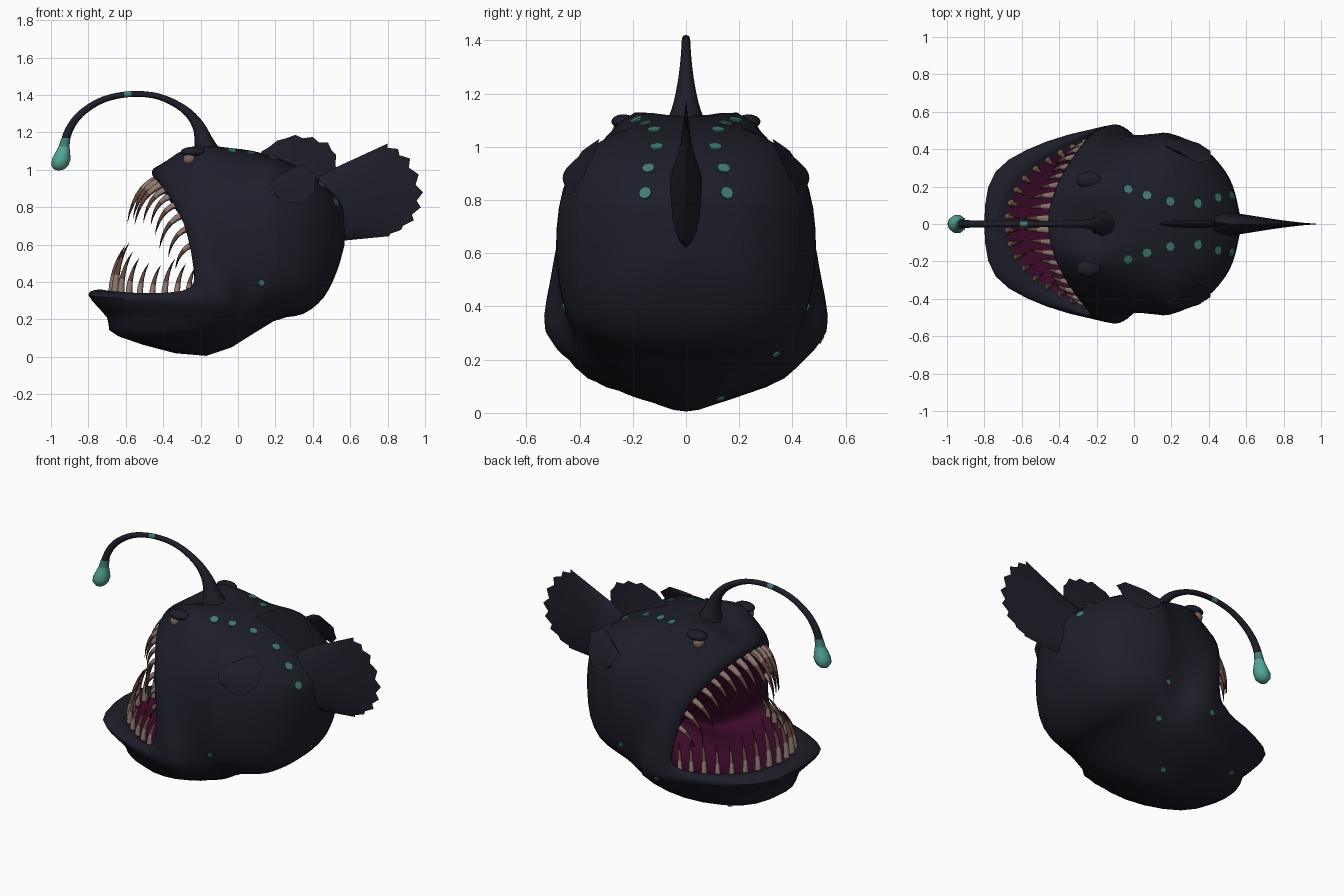
import bpy, bmesh, math, random
from mathutils import Vector as V
from mathutils.bvhtree import BVHTree

random.seed(4)
cube = bpy.data.objects.get("Cube")
if cube:
    bpy.data.objects.remove(cube)


def material(name, *rgb):
    m = bpy.data.materials.new(name)
    m.use_nodes = True
    m.diffuse_color = (*rgb, 1)
    bsdf = m.node_tree.nodes["Principled BSDF"]
    bsdf.inputs["Base Color"].default_value = (*rgb, 1)
    bsdf.inputs["Roughness"].default_value = 0.7
    return m


skin = material("dark_skin", .0125, .0125, .022)
mouth = material("mouth_purple", .045, .003, .022)
bone = material("tooth_bone", .28, .19, .165)
stain = material("tooth_stain", .12, .06, .045)
tip_red = material("tooth_tip", .045, .014, .014)
eye_mat = material("eye_brown", .19, .12, .105)
glow = material("lure_teal", .09, .38, .31)
dim = material("spot_teal", .055, .2, .175)


def finish(name, bm, mats, angle=40):
    bmesh.ops.remove_doubles(bm, verts=bm.verts, dist=.0005)
    bmesh.ops.recalc_face_normals(bm, faces=bm.faces)
    me = bpy.data.meshes.new(name)
    bm.to_mesh(me)
    bm.free()
    ob = bpy.data.objects.new(name, me)
    bpy.context.collection.objects.link(ob)
    for m in mats:
        me.materials.append(m)
    bpy.ops.object.select_all(action='DESELECT')
    ob.select_set(True)
    bpy.context.view_layer.objects.active = ob
    bpy.ops.object.shade_smooth_by_angle(angle=math.radians(angle))


def spline(pts, steps, first=None, last=None):
    """Smooth path through the points."""
    p = [first or pts[0]] + list(pts) + [last or pts[-1]]
    out = []
    for a, b, c, d in zip(p, p[1:], p[2:], p[3:]):
        for k in range(steps):
            t = k / steps
            out.append(b + (c - a) * t / 2 + (a * 2 - b * 5 + c * 4 - d) * t * t / 2
                       + (b * 3 - a - c * 3 + d) * t ** 3 / 2)
    return out + [V(pts[-1])]


def flip(v):
    return V((v.x, -v.y, v.z))


def half_ring(pts):
    return spline(pts, 3, flip(pts[1]), flip(pts[-2]))


def grid_faces(bm, rows, closed, mat_of=lambda i: 0):
    vs = [[bm.verts.new(p) for p in r] for r in rows]
    n = len(rows[0])
    for i in range(len(rows) - 1):
        for j in range(n if closed else n - 1):
            k = (j + 1) % n
            f = bm.faces.new((vs[i][j], vs[i][k], vs[i + 1][k], vs[i + 1][j]))
            f.material_index = mat_of(i)
    return vs


# Body: half rings run from the back ridge, past the mouth corner, to the chin
lip = [V(p) for p in ((-.46, 0, .98), (-.43, .16, .95), (-.37, .29, .87), (-.29, .41, .72), (-.24, .47, .5),
                      (-.25, .49, .37), (-.45, .4, .34), (-.66, .24, .35), (-.74, 0, .36))]
lip_outer = [V(p) for p in ((-.43, 0, 1.02), (-.4, .17, 1.01), (-.32, .32, .92), (-.23, .45, .74), (-.17, .51, .5),
                            (-.12, .53, .32), (-.47, .44, .31), (-.74, .28, .32), (-.8, 0, .33))]
cheek = [V(p) for p in ((-.3, 0, 1.06), (-.26, .19, 1.12), (-.18, .34, .97), (-.12, .45, .78), (-.07, .49, .52),
                        (-.05, .5, .27), (-.34, .42, .22), (-.62, .26, .21), (-.7, 0, .21))]
underjaw = [V(p) for p in ((-.15, 0, 1.11), (-.12, .19, 1.12), (-.06, .35, .98), (0, .45, .8), (.02, .475, .52),
                           (.0, .43, .24), (-.25, .37, .13), (-.54, .23, .105), (-.64, 0, .11))]
keel = [V(p) for p in ((.02, 0, 1.11), (.03, .19, 1.085), (.06, .345, .985), (.09, .455, .81), (.1, .48, .54),
                       (.07, .41, .26), (-.05, .29, .13), (-.15, .15, .05), (-.17, 0, .005))]


def trunk(x, top, low, width, power=.72):
    pts = []
    for i in range(9):
        a = math.pi * i / 8
        c, s = math.cos(a), abs(math.sin(a))
        z = (top + low) / 2 + (top - low) / 2 * math.copysign(abs(c) ** power, c)
        pts.append(V((x, width * s ** power if 0 < i < 8 else 0, z)))
    return pts


gullet = V((.1, 0, .42))


def inner(s):
    return [p.lerp(gullet, s) - V((0, 0, .1 * math.sin(math.pi * s))) for p in lip]


rings = [inner(s) for s in (1, .8, .55, .28, .07)] + [lip, lip_outer, cheek, underjaw, keel]
rings += [trunk(*r) for r in ((.19, 1.07, .19, .485), (.35, 1.0, .23, .42), (.46, .92, .32, .32),
                              (.53, .85, .46, .2), (.57, .8, .6, .03))]
halves = [half_ring(r) for r in rings]
columns = [spline(c, 3) for c in zip(*halves)]
rows = []
for r in zip(*columns):
    rows.append(list(r) + [flip(p) for p in r[-2:0:-1]])
bm = bmesh.new()
body_grid = grid_faces(bm, rows, True, lambda i: 1 if i < 12 else 0)
bm.faces.new(body_grid[-1])
bmesh.ops.recalc_face_normals(bm, faces=bm.faces)
surface = BVHTree.FromBMesh(bm)
finish("body", bm, [skin, mouth], 60)


# Fins: rays fan from a root line to a scalloped tip line
def fin(name, root_a, root_b, tips, thick, steps=4, notch=.06):
    a, b = V(root_a), V(root_b)
    edge = spline([V(t) for t in tips], steps)
    n = len(edge) - 1
    bm = bmesh.new()
    for side in (1, -1):
        sheet = []
        for i, tip in enumerate(edge):
            v = i / n
            root = a.lerp(b, v)
            tip = tip.lerp(root, notch * (i % 2))
            ray = []
            for k in range(7):
                u = k / 6
                puff = thick * (1 - u) ** 1.3 * math.sin(math.pi * v) ** .5 if 0 < i < n else 0
                ribs = 1 + .25 * (i % 2) * u
                ray.append(root.lerp(tip, u) + V((0, side * puff * ribs, 0)))
            sheet.append(ray)
        grid_faces(bm, sheet, False)
    finish(name, bm, [skin], 50)


fin("tail_fin", (.43, 0, .97), (.45, 0, .61),
    ((.8, 0, 1.14), (.92, 0, 1.06), (.99, 0, .88), (.94, 0, .73), (.81, 0, .645)), .075)
fin("dorsal_fin", (.08, 0, 1.04), (.46, 0, .86),
    ((.13, 0, 1.1), (.26, 0, 1.18), (.4, 0, 1.175), (.51, 0, 1.12), (.53, 0, 1.0)), .03, 3, .07)
for side, label in ((1, "left"), (-1, "right")):
    fin("pectoral_fin_" + label, (.17, side * .42, .94), (.2, side * .45, .86),
        ((.24, side * .39, .985), (.34, side * .325, 1.03), (.42, side * .345, .97), (.41, side * .39, .88),
         (.35, side * .43, .82), (.26, side * .46, .825)), .025, 2, .06)


# Eyes under heavy lids
def ball(name, centre, radii, mat):
    bm = bmesh.new()
    bmesh.ops.create_uvsphere(bm, u_segments=20, v_segments=12, radius=1)
    for v in bm.verts:
        v.co = centre + V([c * r for c, r in zip(v.co, radii)])
    finish(name, bm, [mat], 60)


for side, label in ((1, "left"), (-1, "right")):
    socket, out, _, _ = surface.find_nearest(V((-.262, side * .25, 1.06)))
    ball("eye_" + label, socket - out * .008, (.034, .034, .034), eye_mat)
    ball("eyelid_" + label, socket + V((.02, -side * .015, .035)), (.065, .045, .027), skin)

# Fishing stalk: tapered tube with one glowing band
stalk_path = spline([V(p) for p in ((-.16, 0, 1.06), (-.18, 0, 1.14), (-.215, 0, 1.24), (-.29, 0, 1.325),
                                    (-.42, 0, 1.39), (-.57, 0, 1.405), (-.72, 0, 1.375), (-.84, 0, 1.3),
                                    (-.905, 0, 1.21), (-.93, 0, 1.12))], 4)
bm = bmesh.new()
tube = []
for i, p in enumerate(stalk_path):
    t = i / (len(stalk_path) - 1)
    d = (stalk_path[min(i + 1, len(stalk_path) - 1)] - stalk_path[max(i - 1, 0)]).normalized()
    across = d.cross(V((0, 1, 0)))
    r = .013 + .085 * (1 - t) ** 6 + .012 * t ** 3
    tube.append([p + across * r * math.cos(k * math.pi / 4) + V((0, r * math.sin(k * math.pi / 4), 0))
                 for k in range(8)])
ends = grid_faces(bm, tube, True, lambda i: 1 if i == 20 else 0)
bm.faces.new(ends[0])
bm.faces.new(ends[-1])
finish("stalk", bm, [skin, dim], 60)

# Glowing lure: turned teardrop
bm = bmesh.new()
profile = ((.024, 1.17), (.029, 1.125), (.04, 1.09), (.05, 1.055), (.045, 1.022), (.027, 1.002), (.0, .995))
turned = [[V((-.92 - (1.17 - z) * .22 + r * math.cos(k * math.pi / 5), r * math.sin(k * math.pi / 5), z))
           for k in range(10)] for r, z in profile]
top = grid_faces(bm, turned, True, lambda i: 1 if i == 0 else 0)
bm.faces.new(top[0]).material_index = 1
finish("lure", bm, [glow, dim], 60)


# Teeth: curved cones set along the lip
def tooth(bm, base, bend, tip, radius):
    sections = []
    for k in range(7):
        t = k / 6
        c = base * (1 - t) ** 2 + bend * 2 * t * (1 - t) + tip * t * t
        d = ((bend - base) * (1 - t) + (tip - bend) * t).normalized()
        u = d.cross(V((0, 1, 0))).normalized()
        w = d.cross(u)
        r = radius * (1 - t) ** .8
        sections.append([c + (u * math.cos(q * math.pi / 3) + w * math.sin(q * math.pi / 3)) * r
                         for q in range(6)])
    grid_faces(bm, sections, True, lambda i: (0, 0, 1, 1, 2, 2)[i])


for name, start, end, upper, depth in (("upper_teeth", 0, .46, True, .035), ("lower_teeth", 1, .64, False, .075)):
    gum = half_ring(inner(depth))
    count = len(gum) - 1
    bm = bmesh.new()
    for i in range(9):
        f = (i + .5) / 9
        at = (start + (end - start) * f) * count
        k = min(int(at), count - 1)
        base = gum[k].lerp(gum[k + 1], at - k)
        size = (1 - .6 * f) * random.uniform(.75, 1.15)
        if upper:
            bend, reach = V((-.15, -base.y * .05, -.06)), V((-.19, -base.y * .2, -.29))
        else:
            bend, reach = V((.0, 0, .18)), V((.09, -base.y * .25, .32))
        for turn in (lambda v: v, flip):
            tooth(bm, turn(base), turn(base + bend * size), turn(base + reach * size), .013 + .01 * size)
    finish(name, bm, [bone, stain, tip_red], 60)

# Glowing spots: thin plates laid on the skin, the low ones on one side only
bm = bmesh.new()
for x, y, z in ((-.03, .19, 1.11), (.07, .155, 1.1), (.19, .12, 1.06), (.34, .11, 1), (.44, .14, .91),
                (.53, .155, .83), (.13, .48, .39), (.1, .34, .22), (-.1, .14, .03), (-.15, .5, .28),
                (-.5, .28, .1)):
    for side in (1, -1) if z > .3 else (1,):
        spot, normal, _, _ = surface.find_nearest(V((x, y * side, z)))
        u = normal.orthogonal().normalized()
        w = normal.cross(u)
        r = .025 if z > .6 else .016
        rim = [spot + (u * math.cos(q * math.pi / 4) + w * math.sin(q * math.pi / 4)) * r for q in range(8)]
        bottom = [p - normal * .002 for p in rim]
        disc = grid_faces(bm, [bottom, [p + normal * .006 for p in rim]], True)
        bm.faces.new(disc[1])
        bm.faces.new(disc[0])
finish("spots", bm, [dim], 30)
